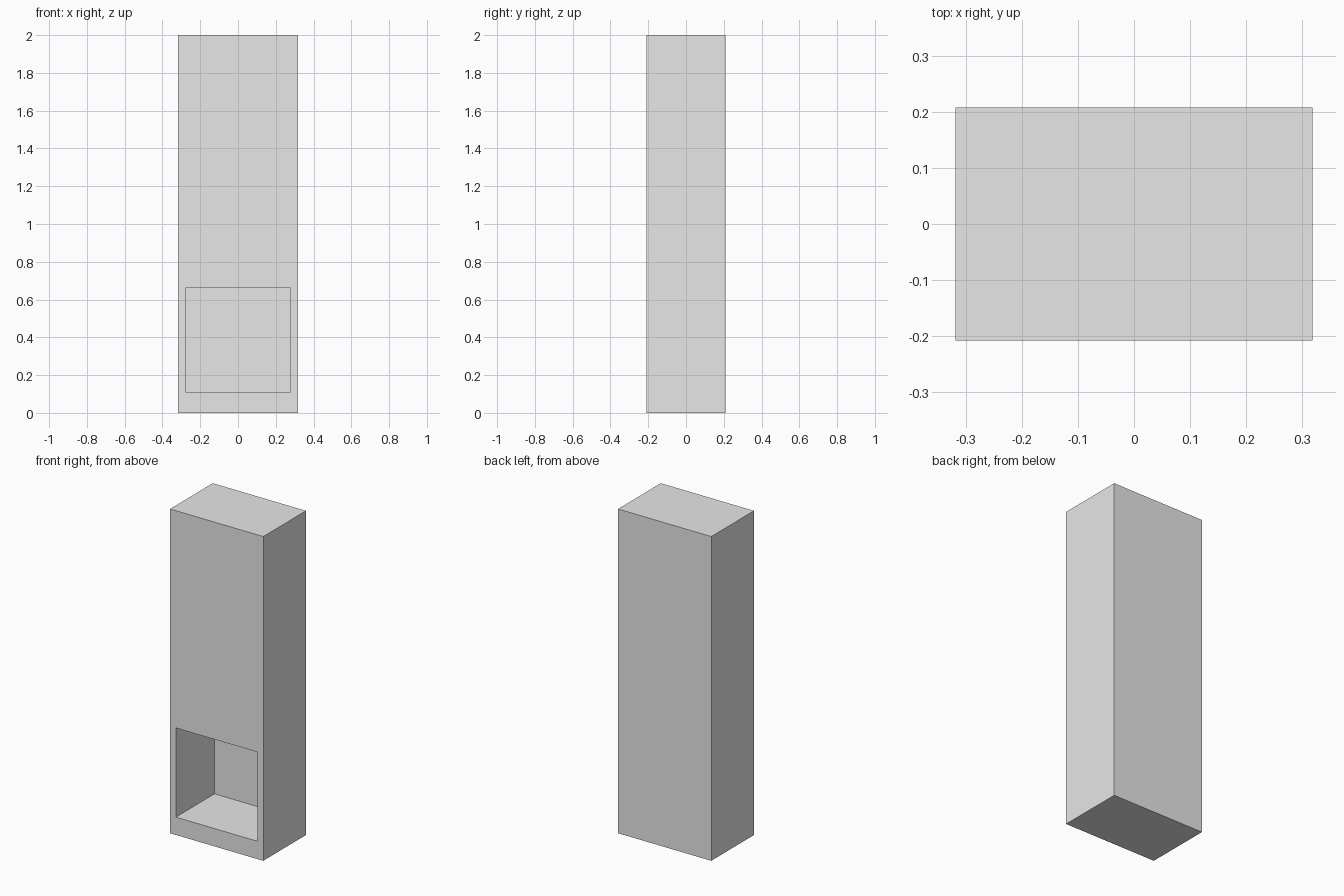
import bpy
import bmesh
from mathutils import Vector

default_cube = bpy.data.objects.get("Cube")
if default_cube:
    bpy.data.objects.remove(default_cube, do_unlink=True)

WIDTH, DEPTH, HEIGHT = 0.636, 0.416, 2.0
WALL = 0.04                          # side and back wall thickness
OPEN_BOTTOM, OPEN_TOP = 0.11, 0.66   # height of the front opening

# Single plain grey
grey = bpy.data.materials.new("light_grey")
grey.use_nodes = True
colour = (0.8, 0.8, 0.8, 1.0)
grey.diffuse_color = colour
grey.node_tree.nodes["Principled BSDF"].inputs["Base Color"].default_value = colour


def box(name, low, high):
    """Make a box between two opposite corners."""
    low, high = Vector(low), Vector(high)
    bm = bmesh.new()
    bmesh.ops.create_cube(bm, size=1.0)
    bmesh.ops.scale(bm, vec=high - low, verts=bm.verts)
    bmesh.ops.translate(bm, vec=(low + high) / 2, verts=bm.verts)
    mesh = bpy.data.meshes.new(name)
    bm.to_mesh(mesh)
    bm.free()
    mesh.materials.append(grey)
    obj = bpy.data.objects.new(name, mesh)
    bpy.context.collection.objects.link(obj)
    return obj


# Tall cabinet body
x, y = WIDTH / 2, DEPTH / 2
cabinet = box("cabinet_body", (-x, -y, 0), (x, y, HEIGHT))

# Deep compartment, open at the front
cutter = box("compartment_cutter",
             (WALL - x, -y - WALL, OPEN_BOTTOM),
             (x - WALL, y - WALL, OPEN_TOP))
cutter.hide_render = True
cutter.hide_viewport = True
cutter.display_type = 'WIRE'

cut = cabinet.modifiers.new("compartment", 'BOOLEAN')
cut.operation = 'DIFFERENCE'
cut.solver = 'EXACT'
cut.object = cutter
